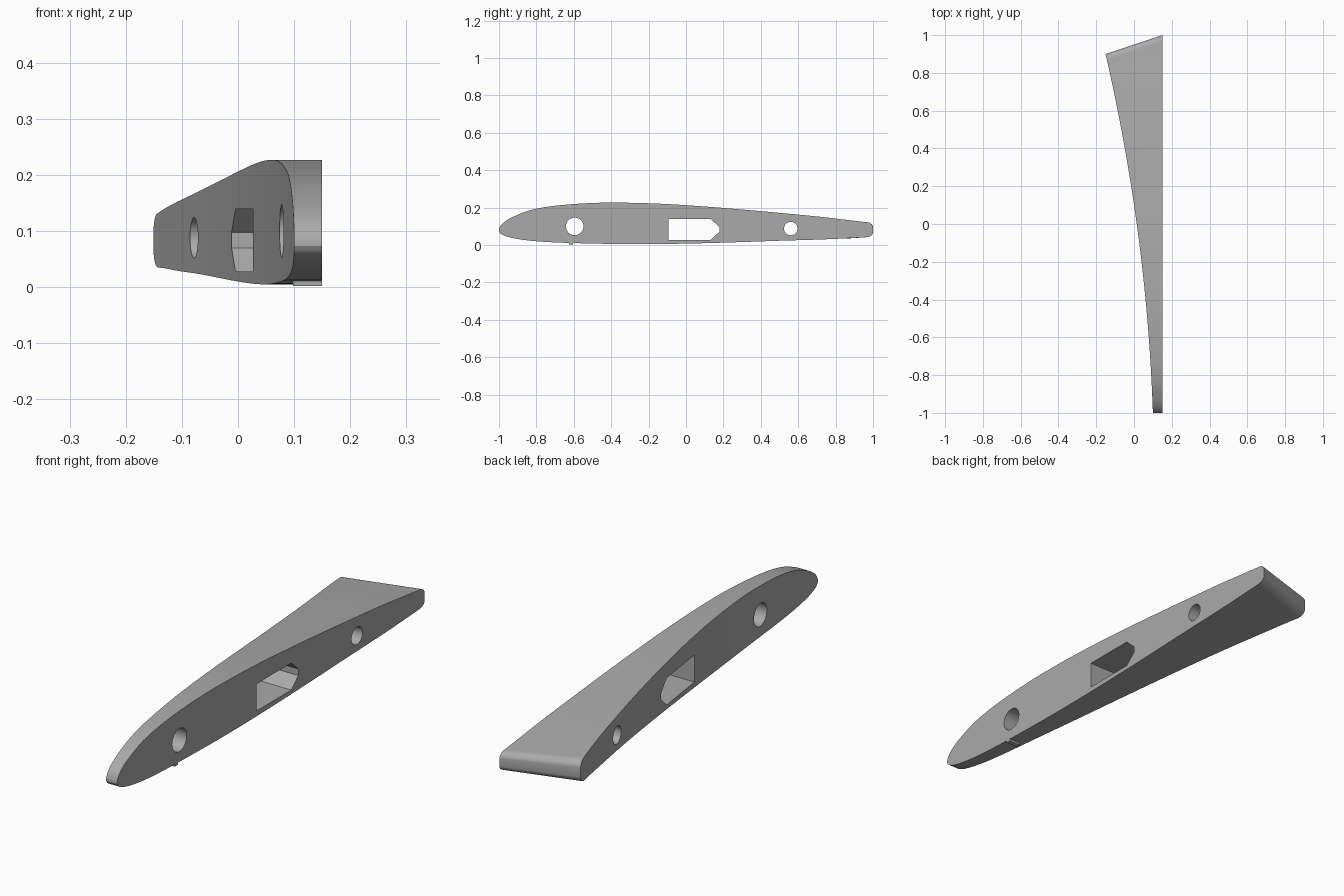
import bpy, bmesh, math

if "Cube" in bpy.data.objects:
    bpy.data.objects.remove(bpy.data.objects["Cube"])

grey = bpy.data.materials.new("plain grey")
grey.diffuse_color = (0.4, 0.4, 0.4, 1)
grey.use_nodes = True
grey.node_tree.nodes["Principled BSDF"].inputs["Base Color"].default_value = grey.diffuse_color
RIGHT = 0.15  # flat side of the rib


def left_x(y):
    """Curved flank that narrows toward the nose."""
    t = y + 1
    return 0.1 - 0.034 * t - 0.0515 * t * t


def make_object(name, bm):
    bmesh.ops.recalc_face_normals(bm, faces=bm.faces)
    mesh = bpy.data.meshes.new(name)
    bm.to_mesh(mesh)
    bm.free()
    mesh.materials.append(grey)
    ob = bpy.data.objects.new(name, mesh)
    bpy.context.collection.objects.link(ob)
    return ob


def prism(name, pts, x0, x1):
    """Extrude a (y, z) outline along x."""
    bm = bmesh.new()
    a = [bm.verts.new((x0, y, z)) for y, z in pts]
    b = [bm.verts.new((x1, y, z)) for y, z in pts]
    bm.faces.new(a)
    bm.faces.new(b)
    for i in range(len(pts)):
        j = (i + 1) % len(pts)
        bm.faces.new((a[i], a[j], b[j], b[i]))
    return make_object(name, bm)


def catmull(p, q, r, s, t):
    return tuple(0.5 * (2 * b + (c - a) * t + (2 * a - 5 * b + 4 * c - d) * t * t
                        + (3 * b - a - 3 * c + d) * t ** 3)
                 for a, b, c, d in zip(p, q, r, s))


# Airfoil stations: y, top z, bottom z
keys = [(-1, .085, .073), (-.99, .105, .060), (-.965, .128, .048), (-.92, .153, .036),
        (-.83, .187, .023), (-.7, .210, .014), (-.5, .225, .008), (-.3, .226, .005),
        (-.1, .219, .006), (.1, .206, .010), (.3, .190, .016), (.5, .172, .023),
        (.7, .153, .029), (.82, .139, .034)]
stations = []
for i in range(len(keys) - 1):
    q, r = keys[i], keys[i + 1]
    p = keys[max(i - 1, 0)]
    s = keys[min(i + 2, len(keys) - 1)]
    stations += [catmull(p, q, r, s, k / 5) for k in range(5)]
stations.append(keys[-1])

# Main body: matching right and left sections, with a slanted rounded tail
right = [(RIGHT, y, t, b) for y, t, b in stations]
left = [(left_x(y), y, t, b) for y, t, b in stations]
for k in range(9):
    a = k / 8 * math.pi / 2 * 0.95
    d = 0.036 * (1 - math.sin(a))
    h = 0.35 + 0.65 * math.cos(a)
    right.append((RIGHT, 1 - d, .082 + .040 * h, .082 - .040 * h))
    yl = .9 - d
    left.append((left_x(yl), yl, .083 + .049 * h, .083 - .048 * h))

bm = bmesh.new()


def pair(sec):
    x, y, t, b = sec
    return bm.verts.new((x, y, t)), bm.verts.new((x, y, b))


R = [pair(s) for s in right]
L = [pair(s) for s in left]
for i in range(len(R) - 1):
    bm.faces.new((L[i][0], L[i + 1][0], R[i + 1][0], R[i][0]))
    bm.faces.new((L[i][1], R[i][1], R[i + 1][1], L[i + 1][1]))
    bm.faces.new((L[i][0], L[i][1], L[i + 1][1], L[i + 1][0]))
for i in (0, -1):
    bm.faces.new((L[i][0], R[i][0], R[i][1], L[i][1]))
bm.faces.new([r[0] for r in R] + [r[1] for r in reversed(R)])
body = make_object("rib_body", bm)


def circle(cy, cz, r, n=48):
    return [(cy + r * math.cos(2 * math.pi * i / n), cz + r * math.sin(2 * math.pi * i / n))
            for i in range(n)]


# Round holes and the pointed spar slot
slot = [(-.094, .028), (.132, .028), (.178, .07), (.178, .097), (.132, .139), (-.094, .139)]
for name, outline in (("front_hole", circle(-.595, .1, .047)),
                      ("rear_hole", circle(.56, .088, .036)),
                      ("spar_slot", slot)):
    cutter = prism(name, outline, -.4, .4)
    cutter.hide_render = True
    mod = body.modifiers.new(name, "BOOLEAN")
    mod.operation = "DIFFERENCE"
    mod.solver = "EXACT"
    mod.object = cutter
    bpy.context.view_layer.objects.active = body
    bpy.ops.object.modifier_apply(modifier=name)
    bpy.data.objects.remove(cutter)

# Small locating tab under the nose
prism("bottom_tab", [(-.625, .002), (-.605, .002), (-.605, .02), (-.625, .02)], .098, RIGHT)

bpy.ops.object.select_all(action="DESELECT")
body.select_set(True)
bpy.context.view_layer.objects.active = body
bpy.ops.object.shade_smooth_by_angle(angle=math.radians(30))
